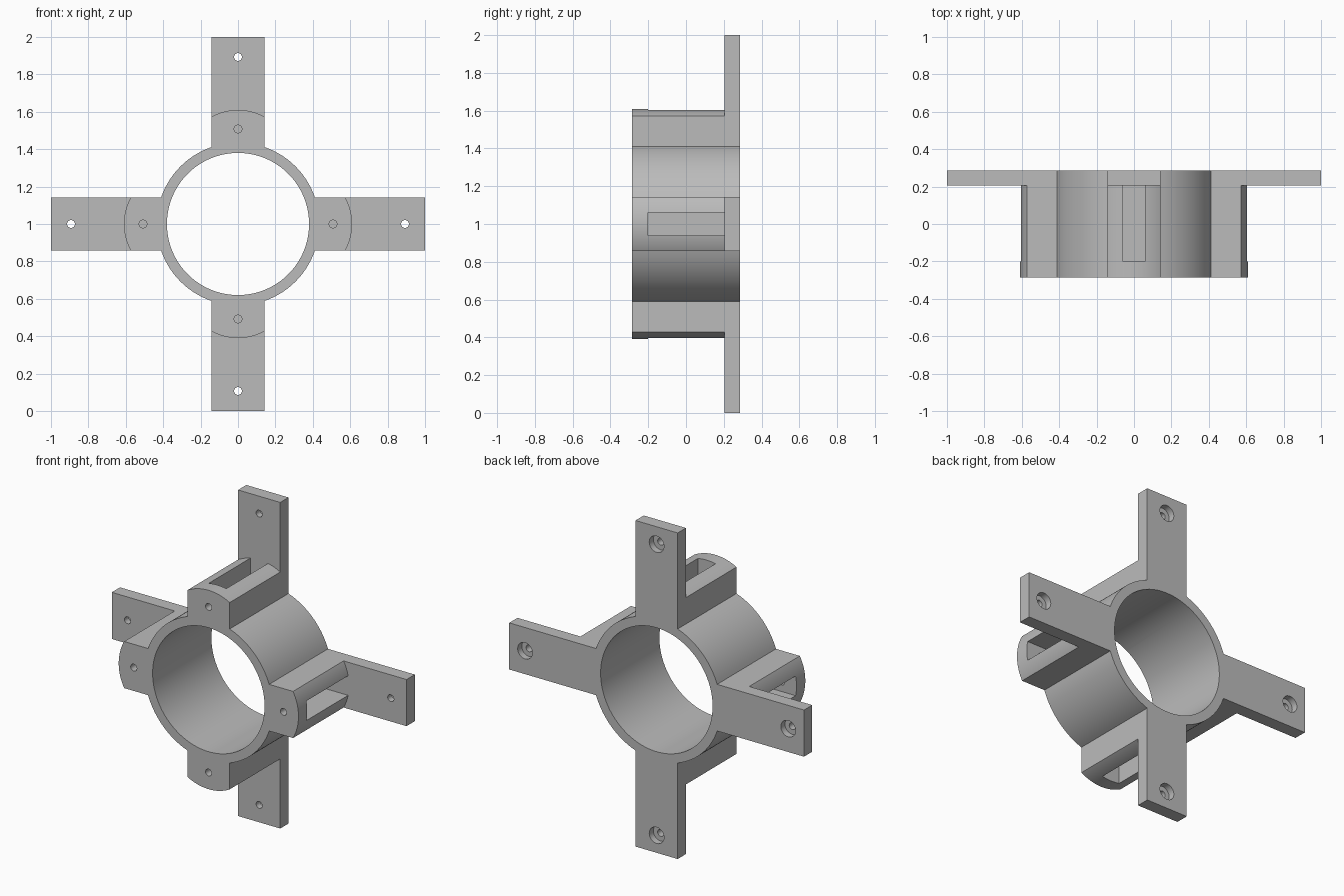
import bpy, bmesh, math

cube = bpy.data.objects.get("Cube")
if cube:
    bpy.data.objects.remove(cube, do_unlink=True)

FRONT, BACK, PLATE = -0.285, 0.285, 0.205   # depth planes
BORE, RING, HALF = 0.38, 0.435, 0.143       # radii and half arm width

grey = bpy.data.materials.new("plain grey")
grey.use_nodes = True
colour = (0.5, 0.5, 0.5, 1)
grey.diffuse_color = colour
grey.node_tree.nodes["Principled BSDF"].inputs["Base Color"].default_value = colour


def spin(points, k):
    """Turn (sideways, outward) points to arm k around the hub."""
    c, s = round(math.cos(k * math.pi / 2)), round(math.sin(k * math.pi / 2))
    return [(u * c + r * s, r * c - u * s) for u, r in points]


def arc(radius, centre, start, end, steps):
    """Points on an arc, angle measured from the outward direction."""
    angles = [start + (end - start) * i / steps for i in range(steps + 1)]
    return [(radius * math.sin(a), centre + radius * math.cos(a)) for a in angles]


def prism(name, outline, y0, y1):
    """Extrude an x-z outline, drawn around the hub centre, along y."""
    bm = bmesh.new()
    face = bm.faces.new([bm.verts.new((x, y0, z + 1)) for x, z in outline])
    side = bmesh.ops.extrude_face_region(bm, geom=[face])["geom"]
    verts = [v for v in side if isinstance(v, bmesh.types.BMVert)]
    bmesh.ops.translate(bm, verts=verts, vec=(0, y1 - y0, 0))
    bmesh.ops.recalc_face_normals(bm, faces=bm.faces)
    mesh = bpy.data.meshes.new(name)
    bm.to_mesh(mesh)
    bm.free()
    mesh.materials.append(grey)
    obj = bpy.data.objects.new(name, mesh)
    bpy.context.collection.objects.link(obj)
    return obj


def cut(target, outline, y0, y1):
    cutter = prism("cutter", outline, y0, y1)
    cutter.hide_render = True
    mod = target.modifiers.new("cut", "BOOLEAN")
    mod.operation, mod.solver, mod.object = "DIFFERENCE", "EXACT", cutter
    bpy.context.view_layer.objects.active = target
    bpy.ops.object.modifier_apply(modifier=mod.name)
    bpy.data.objects.remove(cutter, do_unlink=True)


def circle(radius, centre, steps):
    return arc(radius, centre, 0, math.tau, steps)[:-1]


# Ring with four arms, full depth
corner = math.asin(HALF / RING)
outline = []
for k in range(4):
    quarter = [(-HALF, 1), (HALF, 1)]
    quarter += arc(RING, 0, corner, math.pi / 2 - corner, 20)
    outline += spin(quarter, k)
bracket = prism("ring_bracket", outline, FRONT, BACK)

# Central bore
cut(bracket, circle(BORE, 0, 96), -0.5, 0.5)

# Each arm: crowned block in front, slot, block hole, counterbored plate hole
crown = arc(0.295, 0.315, -0.54, 0.54, 24) + [(0.2, 1.1), (-0.2, 1.1)]
slot = [(-0.06, 0.43), (0.06, 0.43), (0.06, 0.7), (-0.06, 0.7)]
for k in range(4):
    cut(bracket, spin(crown, k), -0.5, PLATE)
    cut(bracket, spin(slot, k), -0.2, PLATE)
    cut(bracket, spin(circle(0.021, 0.508, 24), k), -0.5, -0.1)
    cut(bracket, spin(circle(0.021, 0.893, 24), k), 0, 0.5)
    cut(bracket, spin(circle(0.05, 0.893, 32), k), 0.245, 0.5)

bpy.ops.object.select_all(action="DESELECT")
bracket.select_set(True)
bpy.context.view_layer.objects.active = bracket
bpy.ops.object.shade_smooth_by_angle(angle=math.radians(30))
